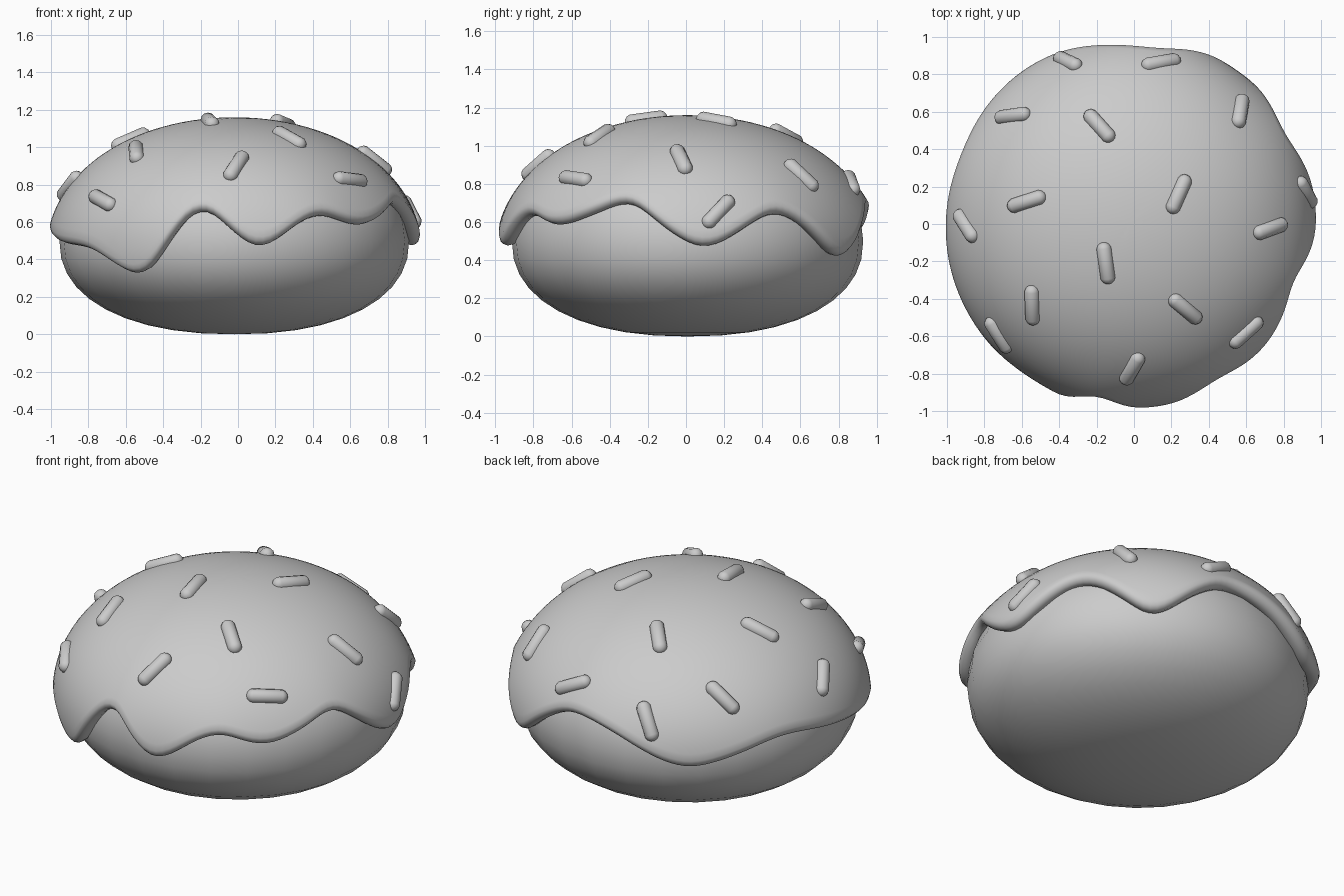
import bpy, bmesh
from math import sin, cos, pi, radians, asin
from mathutils import Vector

if "Cube" in bpy.data.objects:
    bpy.data.objects.remove(bpy.data.objects["Cube"])

CX, CY, CZ = -0.02, 0.008, 0.5              # shared centre
R, H, P = 0.98, 0.66, 2.02                  # icing dome


def spow(v, e):
    return abs(v) ** e * (1 if v >= 0 else -1)


def profile(phi, rad, up, down):
    """Superellipse side profile: radius and height at elevation phi."""
    h, p = (up, P) if phi >= 0 else (down, 2.25)
    return rad * max(cos(phi), 0) ** (2 / p), CZ + h * spow(sin(phi), 2 / p)


def make_object(name, bm):
    bmesh.ops.recalc_face_normals(bm, faces=bm.faces)
    for f in bm.faces:
        f.smooth = True
    me = bpy.data.meshes.new(name)
    bm.to_mesh(me)
    bm.free()
    ob = bpy.data.objects.new(name, me)
    bpy.context.collection.objects.link(ob)
    return ob


def skin(name, columns, top, bottom=None):
    """Closed ring of columns joined into quads, with pole fans."""
    bm = bmesh.new()
    cols = [[bm.verts.new(c) for c in col] for col in columns]
    t = bm.verts.new(top)
    b = bm.verts.new(bottom) if bottom else None
    for i, a in enumerate(cols):
        n = cols[(i + 1) % len(cols)]
        bm.faces.new((t, a[0], n[0]))
        for j in range(len(a) - 1):
            bm.faces.new((a[j], a[j + 1], n[j + 1], n[j]))
        if b:
            bm.faces.new((a[-1], b, n[-1]))
    return make_object(name, bm)


def place(r, th, z, ys=1.0):
    return (CX + r * cos(th), CY + ys * r * sin(th), z)


# bun
cols = []
for i in range(28):
    th = 2 * pi * i / 28
    col = []
    for j in range(1, 20):
        r, z = profile(pi / 2 - pi * j / 20, 0.935, 0.60, 0.5)
        col.append(place(r, th, z, 0.985))
    cols.append(col)
skin("bun", cols, (CX, CY, 1.10), (CX, CY, 0))

# icing: height of the wavy lower edge by angle in degrees
EDGE = [(5, .475), (17, .555), (29, .64), (40, .575), (55, .42), (66, .53),
        (79, .655), (91, .655), (103, .605), (114, .53), (125, .48), (138, .52),
        (157, .585), (180, .54), (199, .49), (219, .45), (238, .33), (246, .43),
        (252, .57), (258.5, .66), (266, .60), (277.5, .47), (288, .56),
        (299, .635), (314, .585), (332, .66), (341, .695), (352, .58)]


def raw_edge(a):
    """Periodic cubic interpolation of EDGE."""
    n = len(EDGE)
    get = lambda k: (EDGE[k % n][0] + 360 * (k // n), EDGE[k % n][1])
    a %= 360
    if a < EDGE[0][0]:
        a += 360
    k = max(i for i in range(n) if EDGE[i][0] <= a)
    (x0, y0), (x1, y1), (x2, y2), (x3, y3) = (get(k + d) for d in (-1, 0, 1, 2))
    w = x2 - x1
    m1, m2 = (y2 - y0) / (x2 - x0) * w, (y3 - y1) / (x3 - x1) * w
    t = (a - x1) / w
    return ((2 * t**3 - 3 * t**2 + 1) * y1 + (t**3 - 2 * t**2 + t) * m1
            + (3 * t**2 - 2 * t**3) * y2 + (t**3 - t**2) * m2)


def soft(a, w):
    return sum(raw_edge(a + w * d / 4) for d in range(-4, 5)) / 9


def edge_height(a):
    """Rounded wave, stretched a little so the tips keep their height."""
    s = soft(a, 5.5)
    return s + 0.14 * (s - soft(a, 22))


cols = []
SEG, RINGS = 160, 26
for i in range(SEG):
    deg = 360 * i / SEG
    th, ze = radians(deg), edge_height(deg)
    s = (ze + 0.045 - CZ)
    phi_e = asin(spow(s / H, P / 2)) if s >= 0 else asin(spow(s / 0.54, 2.25 / 2))
    col = []
    for j in range(1, RINGS + 1):
        u = j / RINGS
        r, z = profile(pi / 2 + (phi_e - pi / 2) * u, R, H, 0.54)
        bulge = 0.014 * max(0, (u - 0.6) / 0.4) ** 2
        col.append(place(r + bulge, th, z))
    # rounded lip turning back into the bun
    for dr, dz in ((0.008, 0.022), (-0.006, 0.007), (-0.026, 0.0), (-0.054, 0.006), (-0.10, 0.03)):
        col.append(place(r + dr, th, ze + dz))
    cols.append(col)
skin("icing", cols, (CX, CY, CZ + H))

# sprinkles: x, y, heading in degrees seen from above
SPRINKLES = [(-.355, .87, -25), (.145, .865, 10), (-.65, .58, 8), (-.185, .525, -48),
             (.57, .605, 80), (.92, .17, -62), (.24, .16, 66), (-.575, .12, 18),
             (-.9, -.01, -58), (.73, -.025, 20), (-.15, -.21, -82),
             (-.545, -.435, -88), (.275, -.455, -40), (.6, -.58, 42),
             (-.725, -.595, -58), (-.01, -.775, 60)]


def dome(x, y):
    q = (((x - CX) / R) ** 2 + ((y - CY) / R) ** 2) ** 0.5
    return CZ + H * max(1 - q ** P, 0.02) ** (1 / P)


for k, (x, y, a) in enumerate(SPRINKLES):
    e = 0.01
    n = Vector(((dome(x - e, y) - dome(x + e, y)) / (2 * e),
                (dome(x, y - e) - dome(x, y + e)) / (2 * e), 1)).normalized()
    d = Vector((cos(radians(a)), sin(radians(a)), 0))
    d.z = -(n.x * d.x + n.y * d.y) / n.z
    bm = bmesh.new()
    bmesh.ops.create_uvsphere(bm, u_segments=12, v_segments=7, radius=0.041)
    for v in bm.verts:
        v.co.z += 0.073 if v.co.z > 0 else -0.073
    ob = make_object(f"sprinkle_{k + 1}", bm)
    ob.rotation_mode = 'QUATERNION'
    ob.rotation_quaternion = d.to_track_quat('Z', 'Y')
    ob.location = Vector((x, y, dome(x, y))) - n * 0.004
